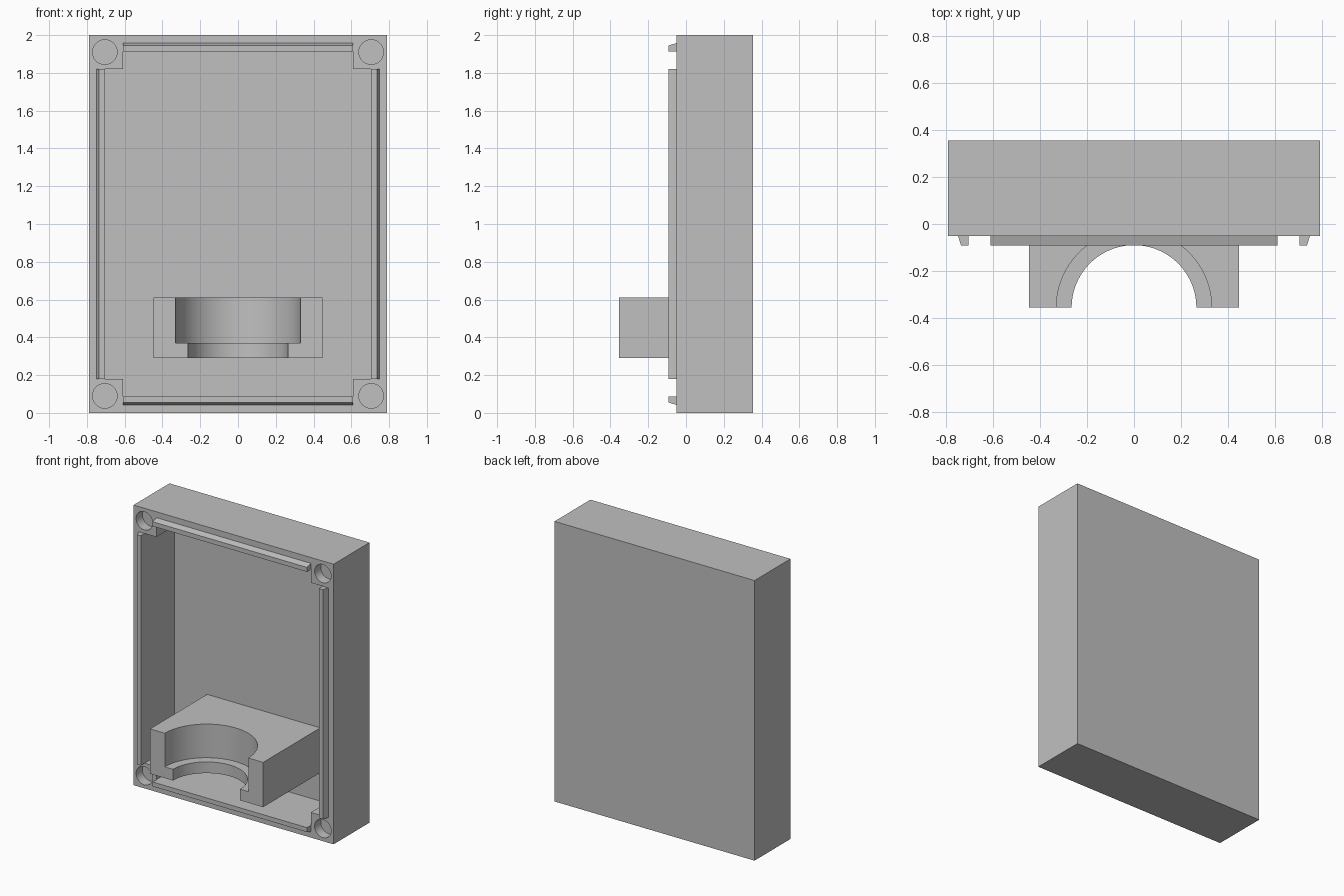
import bpy
import bmesh
from math import cos, sin, tau, radians

cube = bpy.data.objects.get("Cube")
if cube:
    bpy.data.objects.remove(cube, do_unlink=True)

GREY = (0.53, 0.53, 0.53, 1)
mat = bpy.data.materials.new("plain grey")
mat.use_nodes = True
mat.diffuse_color = GREY
mat.node_tree.nodes["Principled BSDF"].inputs["Base Color"].default_value = GREY

# Main measurements
W, H = 0.79, 2.0                  # half width, height
RIM, BACK, FLOOR = -0.05, 0.355, 0.29
WALL, POST = 0.087, 0.18          # wall thickness, corner post size
LIP = -0.092                      # front of the lips


def prism(name, outline, axis, lo, hi):
    """Extrude a 2D outline along an axis from lo to hi."""
    place = {"x": lambda u, v, h: (h, u, v),
             "y": lambda u, v, h: (u, h, v),
             "z": lambda u, v, h: (u, v, h)}[axis]
    bm = bmesh.new()
    ends = [[bm.verts.new(place(u, v, h)) for u, v in outline] for h in (lo, hi)]
    bm.faces.new(ends[0])
    bm.faces.new(ends[1])
    n = len(outline)
    for i in range(n):
        j = (i + 1) % n
        bm.faces.new((ends[0][i], ends[0][j], ends[1][j], ends[1][i]))
    bmesh.ops.recalc_face_normals(bm, faces=bm.faces)
    mesh = bpy.data.meshes.new(name)
    bm.to_mesh(mesh)
    bm.free()
    mesh.materials.append(mat)
    ob = bpy.data.objects.new(name, mesh)
    bpy.context.collection.objects.link(ob)
    return ob


def rect(u0, u1, v0, v1):
    return [(u0, v0), (u1, v0), (u1, v1), (u0, v1)]


def circle(u, v, r, n):
    return [(u + r * cos(tau * i / n), v + r * sin(tau * i / n)) for i in range(n)]


def select(ob):
    bpy.ops.object.select_all(action="DESELECT")
    ob.select_set(True)
    bpy.context.view_layer.objects.active = ob


def carve(ob, cutters):
    """Subtract each cutter, then delete it."""
    select(ob)
    for cutter in cutters:
        cutter.hide_render = True
        mod = ob.modifiers.new("cut", "BOOLEAN")
        mod.operation, mod.solver, mod.object = "DIFFERENCE", "EXACT", cutter
        bpy.ops.object.modifier_apply(modifier=mod.name)
        bpy.data.objects.remove(cutter, do_unlink=True)
    select(ob)
    bpy.ops.object.shade_smooth_by_angle(angle=radians(30))


# Tray: a box with a cross-shaped cavity that leaves four corner posts
tray = prism("tray", rect(-W, W, 0, H), "y", RIM, BACK)
xi, xp = W - WALL, W - POST
cross = [(xi, POST), (xi, H - POST), (xp, H - POST), (xp, H - WALL),
         (-xp, H - WALL), (-xp, H - POST), (-xi, H - POST), (-xi, POST),
         (-xp, POST), (-xp, WALL), (xp, WALL), (xp, POST)]
cutters = [prism("cavity_cutter", cross, "y", RIM - 0.1, FLOOR)]

# Blind round holes in the posts
for x in (-0.705, 0.705):
    for z in (0.09, H - 0.09):
        cutters.append(prism("hole_cutter", circle(x, z, 0.065, 48), "y", RIM - 0.1, RIM + 0.07))
carve(tray, cutters)


# Lips along the rim, flush with the cavity and bevelled outside
def lip_section(inner, sign):
    return [(inner, RIM), (inner + sign * 0.045, RIM),
            (inner + sign * 0.032, LIP), (inner, LIP)]


for side, sign in (("right", -1), ("left", 1)):
    prism(side + "_lip", lip_section(sign * xi, sign), "z", POST, H - POST)
for side, sign, inner in (("bottom", -1, WALL), ("top", 1, H - WALL)):
    section = [(y, z) for z, y in lip_section(inner, sign)]
    prism(side + "_lip", section, "x", -xp, xp)

# Cradle: a block with a stepped half-round seat
FRONT, BASE, TOP = -0.355, 0.29, 0.61
cradle = prism("cradle", rect(-0.447, 0.447, FRONT, FLOOR), "z", BASE, TOP)
carve(cradle, [prism("seat_cutter", circle(0, FRONT, r, 96), "z", low, TOP + 0.1)
               for r, low in ((0.265, BASE - 0.1), (0.33, 0.37))])
